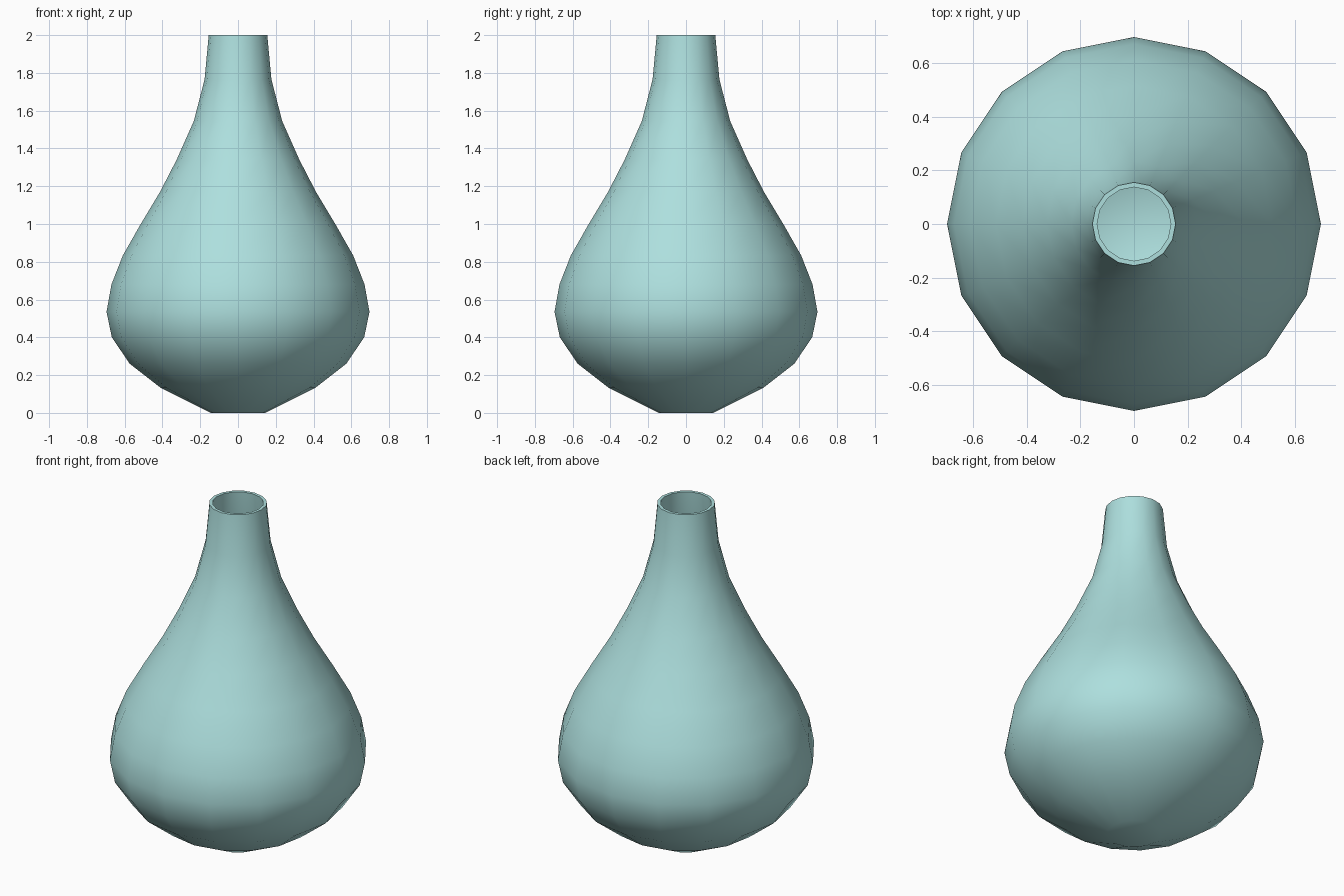
import bpy, bmesh, math
from mathutils import Vector

if "Cube" in bpy.data.objects:
    bpy.data.objects.remove(bpy.data.objects["Cube"])

SIDES = 16
WALL = 0.018

# Outer silhouette (radius, height), base to lip
outer = [Vector(p) for p in (
    (0.143, 0), (0.41, 0.133), (0.573, 0.26), (0.668, 0.40), (0.696, 0.535),
    (0.67, 0.68), (0.61, 0.833), (0.515, 1.00), (0.413, 1.17), (0.325, 1.34),
    (0.234, 1.545), (0.177, 1.765), (0.155, 2.0))]

# Inner silhouette: the outer one offset inward by the wall thickness
inner = []
for i, p in enumerate(outer):
    t = (outer[min(i + 1, len(outer) - 1)] - outer[max(i - 1, 0)]).normalized()
    inner.append(p + Vector((-t.y, t.x)) * WALL)
inner[0] = Vector((outer[0].x - 0.004, WALL))
inner[-1].y = 2.0

# Lathe: up the outside, over the lip, down the inside
bm = bmesh.new()
rings = []
for r, z in outer + inner[::-1]:
    rings.append([bm.verts.new((r * math.cos(a), r * math.sin(a), z))
                  for a in (2 * math.pi * k / SIDES for k in range(SIDES))])
for low, high in zip(rings, rings[1:]):
    for k in range(SIDES):
        n = (k + 1) % SIDES
        bm.faces.new((low[k], low[n], high[n], high[k]))

# Flat base and inside floor
bm.faces.new(rings[0][::-1])
bm.faces.new(rings[-1])
bmesh.ops.recalc_face_normals(bm, faces=bm.faces)

mesh = bpy.data.meshes.new("vase")
bm.to_mesh(mesh)
bm.free()
vase = bpy.data.objects.new("vase", mesh)
bpy.context.collection.objects.link(vase)

# Pale teal glaze
glaze = bpy.data.materials.new("pale_teal_glaze")
glaze.diffuse_color = (0.42, 0.74, 0.73, 1)
glaze.use_nodes = True
glaze.node_tree.nodes["Principled BSDF"].inputs["Base Color"].default_value = glaze.diffuse_color
mesh.materials.append(glaze)

# Smooth body, crisp lip
bpy.context.view_layer.objects.active = vase
vase.select_set(True)
bpy.ops.object.shade_smooth_by_angle(angle=math.radians(40))
